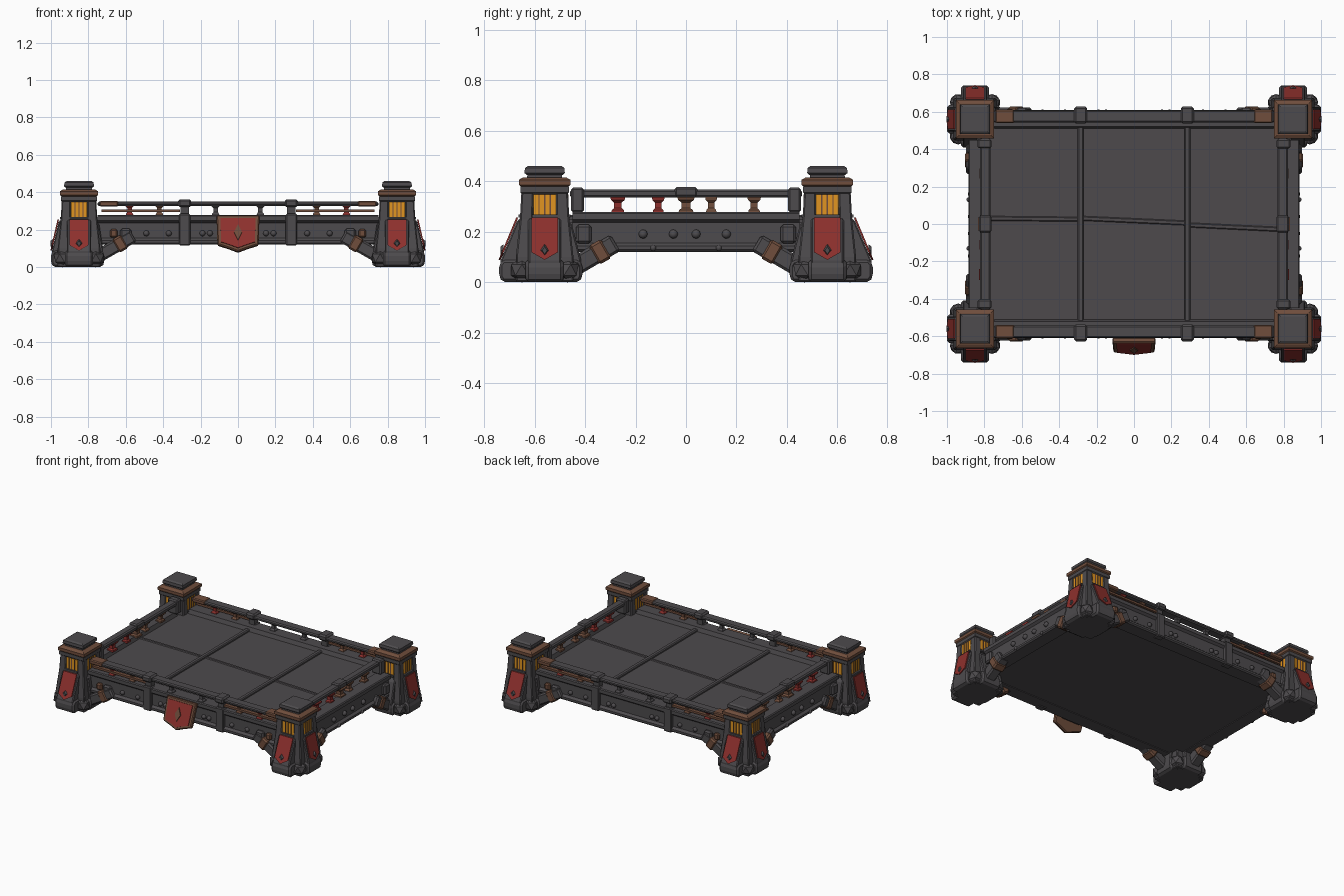
import bpy, bmesh, math
from mathutils import Matrix, Vector

cube = bpy.data.objects.get("Cube")
if cube:
    bpy.data.objects.remove(cube)


def material(name, rgb):
    m = bpy.data.materials.new(name)
    m.use_nodes = True
    col = (*rgb, 1)
    m.diffuse_color = col
    bsdf = m.node_tree.nodes["Principled BSDF"]
    bsdf.inputs["Base Color"].default_value = col
    bsdf.inputs["Roughness"].default_value = 0.8
    return m


IRON = material("dark iron", (0.075, 0.07, 0.075))
DECK = material("deck plate", (0.075, 0.068, 0.073))
RUST = material("rusty brown", (0.16, 0.075, 0.045))
RED = material("faded red", (0.27, 0.03, 0.026))
GLOW = material("amber window", (0.75, 0.3, 0.015))
ID = Matrix.Identity(4)
T = Matrix.Translation


def finish(name, bm, mat, M=ID, bevel=0):
    bm.transform(M)
    bmesh.ops.recalc_face_normals(bm, faces=bm.faces)
    me = bpy.data.meshes.new(name)
    bm.to_mesh(me)
    bm.free()
    me.materials.append(mat)
    ob = bpy.data.objects.new(name, me)
    bpy.context.collection.objects.link(ob)
    if bevel:
        mod = ob.modifiers.new("bevel", 'BEVEL')
        mod.width = bevel
        mod.segments = 1
    return ob


def loft(name, rings, mat, M=ID, bevel=0):
    """Closed skin through equally sized rings of points."""
    bm = bmesh.new()
    rows = [[bm.verts.new(p) for p in r] for r in rings]
    n = len(rows[0])
    for a, b in zip(rows, rows[1:]):
        for i in range(n):
            j = (i + 1) % n
            bm.faces.new((a[i], a[j], b[j], b[i]))
    bm.faces.new(rows[0])
    bm.faces.new(rows[-1])
    return finish(name, bm, mat, M, bevel)


def stack(name, levels, mat, M=ID, bevel=0):
    """Square column; each level is (z, centre offset, half width)."""
    rings = [[(c + sx * h, c + sy * h, z) for sx, sy in ((-1, -1), (1, -1), (1, 1), (-1, 1))]
             for z, c, h in levels]
    return loft(name, rings, mat, M, bevel)


def prism(name, profile, width, mat, M=ID, bevel=0):
    """Profile in x and z, extruded along y."""
    return loft(name, [[(x, y, z) for x, z in profile] for y in (-width / 2, width / 2)], mat, M, bevel)


def box(name, centre, size, mat, M=ID, bevel=0):
    x, z = size[0] / 2, size[2] / 2
    return prism(name, [(-x, -z), (x, -z), (x, z), (-x, z)], size[1], mat, M @ T(centre), bevel)


def stud(name, centre, r, mat, M=ID):
    bm = bmesh.new()
    bmesh.ops.create_icosphere(bm, subdivisions=2, radius=r)
    for f in bm.faces:
        f.smooth = True
    return finish(name, bm, mat, M @ T(centre))


def strut(name, p, q, w, h, mat, M=ID):
    p, q = Vector(p), Vector(q)
    R = (q - p).to_track_quat('X', 'Z').to_matrix().to_4x4()
    return box(name, (0, 0, 0), ((q - p).length, w, h), mat, M @ T((p + q) / 2) @ R, 0.01)


def turn(k):
    return Matrix.Rotation(k * math.pi / 2, 4, 'Z')


# Corner towers, local +x and +y point outward
def tower(C):
    stack("tower_body", [(0, 0, .11), (.1, 0, .112), (.26, 0, .082), (.37, 0, .078)], IRON, C)
    stack("tower_lintel", [(.345, 0, .086), (.355, 0, .096), (.378, 0, .096)], IRON, C)
    stack("tower_cornice", [(.375, 0, .09), (.385, 0, .102), (.405, 0, .102), (.415, 0, .085)], RUST, C)
    stack("tower_neck", [(.41, 0, .07), (.43, 0, .068)], IRON, C)
    stack("tower_top", [(.425, 0, .072), (.432, 0, .08), (.452, 0, .078), (.46, 0, .066)], IRON, C)
    reach = (.15, .18, .135, .15)
    for k in range(4):
        M = C @ turn(k)
        r = reach[k]
        outer = k < 2
        top = .26 if outer else .245
        # corner pillar and boulder foot
        stack("tower_pillar", [(0, .078, .036), (.1, .08, .034), (.25, .072, .026), (.36, .068, .024)], IRON, M, .006)
        bm = bmesh.new()
        bmesh.ops.create_icosphere(bm, subdivisions=1, radius=.05)
        finish("tower_boulder", bm, IRON, M @ T((.09, .09, .048)))
        # buttress with a heavier foot
        prism("tower_buttress", [(0, .01), (r - .01, .01), (r - .005, .085), (.108, top - .015), (.085, top), (0, top)],
              .13, IRON, M, .006)
        prism("tower_foot", [(.03, 0), (r - .012, 0), (r, .02), (r, .07), (r - .015, .09), (.03, .09)],
              .15, IRON, M, .012)
        # amber window with bars
        box("tower_window", (.083, 0, .303), (.014, .088, .088), GLOW, M)
        for y in (-.022, 0, .022):
            box("window_bar", (.091, y, .303), (.006, .005, .088), RUST, M)
        box("window_sill", (.088, 0, .262), (.03, .1, .012), IRON, M)
        if outer:
            # sloped red panel with pointed foot
            shape = [(-.052, .255), (.052, .255), (.052, .118), (0, .088), (-.052, .118)]
            slope = (r - .005 - .108) / .16

            def ring(off):
                return [(r - .004 - slope * (z - .085) + off, y, z) for y, z in shape]
            loft("red_panel", [ring(0), ring(.008)], RED, M)
            d = r - .002 - slope * .035
            loft("panel_diamond", [[(d, 0, .1), (d, .02, .125), (d, 0, .15), (d, -.02, .125)],
                                   [(d + .012, 0, .11), (d + .012, .01, .125), (d + .012, 0, .14), (d + .012, -.01, .125)]],
                 IRON, M)


for sx in (-1, 1):
    for sy in (-1, 1):
        tower(T((.85 * sx, .56 * sy, 0)) @ Matrix.Diagonal((sx, sy, 1, 1)))

# Hull and deck
box("hull", (0, 0, .18), (1.68, 1.12, .11), IRON)
box("deck", (0, 0, .24), (1.64, 1.08, .02), DECK)
for x in (-.285, .285):
    box("deck_crossbar", (x, 0, .254), (.032, 1.1, .022), IRON, ID, .006)
strut("deck_seam", (-.8, .03, .25), (-.28, .025, .25), .025, .01, DECK)
strut("deck_seam", (-.28, .03, .25), (.28, .005, .25), .025, .01, DECK)
strut("deck_seam", (.28, -.005, .25), (.8, -.03, .25), .025, .01, DECK)

BEAM = [(-.1, .12), (-.008, .12), (0, .128), (0, .142), (-.016, .155), (-.016, .235),
        (0, .248), (0, .272), (-.006, .278), (-.09, .278), (-.1, .25)]


def baluster(x, y, mat, M, s=1):
    stack("baluster", [(.274, 0, .026 * s), (.285, 0, .024 * s), (.293, 0, .015 * s), (.315, 0, .015 * s),
                       (.325, 0, .027 * s), (.337, 0, .03 * s)], mat, M @ T((x, y, 0)))


# Long sides: local +x outward, y along the side
for k in (1, 3):
    M = turn(k)
    prism("long_beam", BEAM, 1.5, IRON, M @ T((.61, 0, 0)))
    box("long_rail", (.575, 0, .338), (.065, 1.5, .024), IRON, M, .007)
    for s in (-1, 1):
        box("long_lower_rail", (.585, s * .52, .301), (.025, .42, .014), RUST, M)
        box("rail_sleeve", (.575, s * .69, .338), (.072, .1, .03), RUST, M, .006)
        box("long_post", (.592, s * .285, .2), (.05, .06, .17), IRON, M, .006)
        box("post_neck", (.58, s * .285, .3), (.04, .045, .06), IRON, M)
        box("post_cap", (.582, s * .285, .341), (.09, .07, .042), IRON, M, .01)
        for y, mat in ((.12, IRON), (.42, RUST), (.58, RED)):
            baluster(.575, s * y, mat, M, .8)
        for y in (.15, .19, .37, .49):
            stud("beam_rivet", (.596, s * y, .18), .016, IRON, M)
        # diagonal brace from the tower foot
        strut("long_brace", (.585, s * .77, .045), (.585, s * .56, .165), .075, .07, IRON, M)
        strut("brace_band", (.585, s * .655, .11), (.585, s * .605, .139), .088, .082, RUST, M)
        box("brace_plate", (.604, s * .6, .175), (.03, .06, .06), IRON, M, .01)
        box("brace_rust_patch", (.6, s * .665, .18), (.03, .04, .045), RUST, M, .008)

# Short sides
for k in (0, 2):
    M = turn(k)
    prism("short_beam", BEAM, .9, IRON, M @ T((.885, 0, 0)))
    box("short_rail", (.795, 0, .35), (.055, .92, .032), IRON, M, .008)
    box("rail_joint", (.795, 0, .357), (.066, .09, .04), IRON, M, .008)
    side = 1 if k == 0 else -1
    for y, mat, s in ((-.27, RED, 1), (-.11, RED, .85), (0, RUST, 1.15), (.1, RUST, .8), (.27, RUST, .9)):
        baluster(.8, y * side, mat, M, s)
    for y in (-.17, -.05, .04, .16):
        stud("beam_rivet", (.871, y * side, .19), .018, IRON, M)
    for s in (-1, 1):
        box("rail_socket", (.8, s * .43, .325), (.075, .05, .1), IRON, M, .008)
        strut("short_brace", (.86, s * .46, .05), (.86, s * .28, .155), .075, .075, IRON, M)
        strut("brace_band", (.86, s * .365, .105), (.86, s * .315, .134), .088, .086, RUST, M)
        box("brace_plate", (.875, s * .405, .19), (.035, .06, .075), IRON, M, .01)
        stud("lower_rivet", (.884, s * .13, .135), .012, IRON, M)

# Front shield, lower tip leaning outward
SH = [(-.115, .1), (.115, .1), (.11, -.065), (.05, -.085), (0, -.105), (-.05, -.085), (-.11, -.065)]
S = T((0, -.652, .178)) @ Matrix.Rotation(-.33, 4, 'X')
prism("shield_frame", SH, .03, RUST, S, .006)
prism("shield_face", [(x * .82, z * .82) for x, z in SH], .009, RED, S @ T((0, -.0165, 0)))
prism("shield_boss", [(-.022, 0), (0, -.045), (.022, 0), (0, .045)], .008, RUST, S @ T((0, -.024, 0)))
box("shield_mount", (0, -.615, .2), (.14, .05, .11), IRON)
